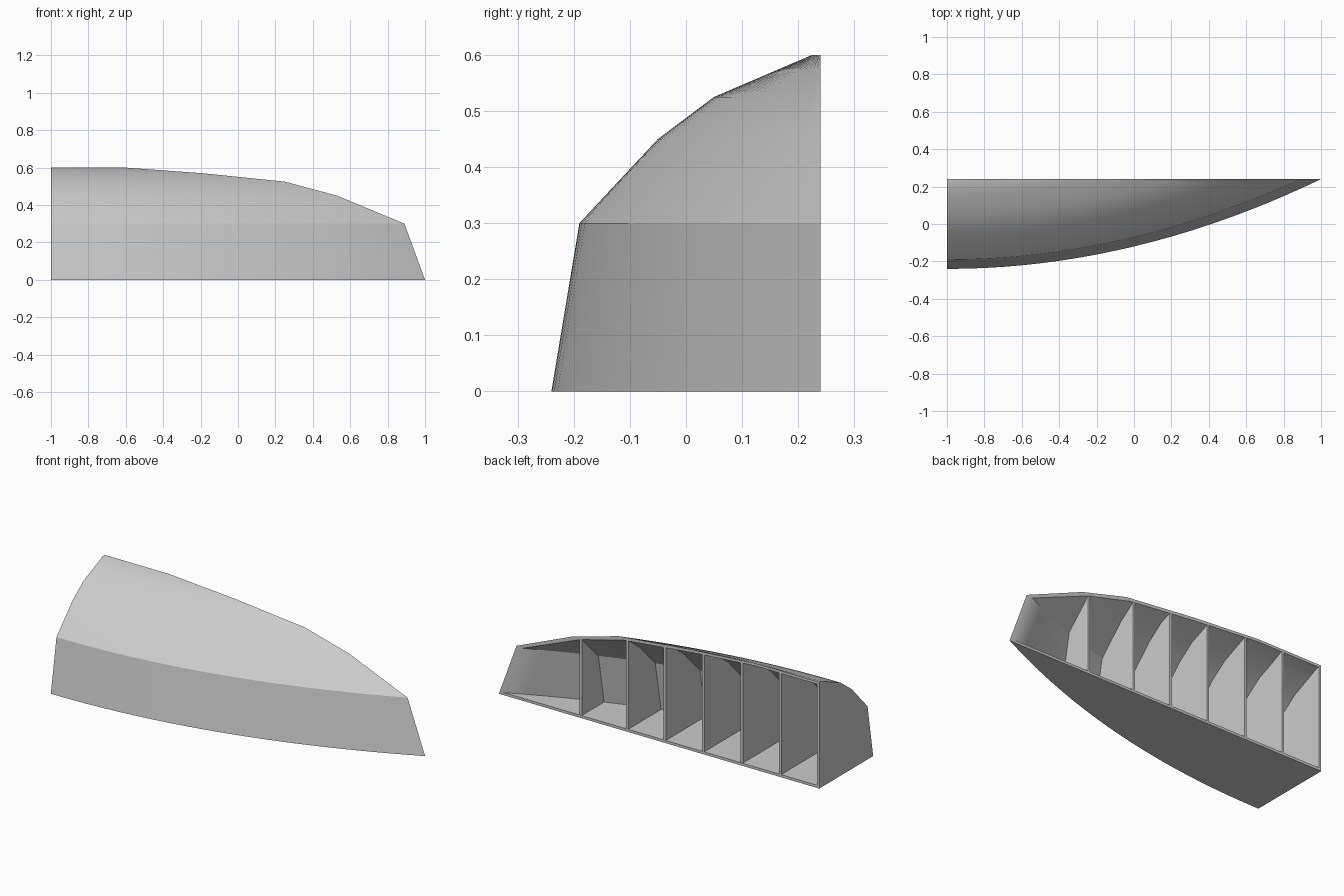
import bpy
import bmesh
import math

BACK = 0.24        # plane of the open side
WALL = 0.015       # shell thickness
RIB = 0.014        # rib thickness
STEPS = 20
# One line per level: height, y at the wide end, x where it meets the open side,
# and the inward shift in y and z per unit of thickness
LEVELS = [
    (0.0, -0.24, 1.0, 1.05, 1.0),
    (0.3, -0.19, 0.89, 1.1, -0.3),
    (0.45, -0.05, 0.53, 0.8, -0.7),
    (0.525, 0.05, 0.25, 0.5, -1.0),
    (0.57, 0.155, -0.19, 0.3, -1.0),
    (0.6, 0.225, -0.6, 0.0, -1.0),
]

old = bpy.data.objects.get("Cube")
if old:
    bpy.data.objects.remove(old, do_unlink=True)

grey = bpy.data.materials.new("plain_grey")
grey.use_nodes = True
grey.diffuse_color = (0.6, 0.6, 0.6, 1)
grey.node_tree.nodes["Principled BSDF"].inputs["Base Color"].default_value = (0.6, 0.6, 0.6, 1)


def add_skin(bm, inset):
    """Loft the curved side with floor, end wall and top; return the open rim."""
    x0 = -1 + inset
    rows = []
    for z, y0, x_end, sy, sz in LEVELS:
        start, span = y0 + sy * inset, BACK - y0
        u_end = math.sqrt((BACK - start) / span)
        u_start = inset / (x_end + 1)
        row = []
        for i in range(STEPS + 1):
            u = u_start + (u_end - u_start) * i / STEPS
            y = BACK if i == STEPS else start + span * u * u
            row.append(bm.verts.new((-1 + u * (x_end + 1), y, z + sz * inset)))
        rows.append(row)
    low = bm.verts.new((x0, BACK, rows[0][0].co.z))
    high = bm.verts.new((x0, BACK, rows[-1][0].co.z))
    for a, b in zip(rows, rows[1:]):
        for i in range(STEPS):
            bm.faces.new((a[i], a[i + 1], b[i + 1], b[i]))
    bm.faces.new([low] + rows[0])                          # floor
    bm.faces.new([high] + rows[-1])                        # top strip
    bm.faces.new([low] + [r[0] for r in rows] + [high])    # end wall
    return [low] + [r[-1] for r in rows] + [high]


def finish(bm, name, smooth=False):
    bmesh.ops.recalc_face_normals(bm, faces=bm.faces[:])
    mesh = bpy.data.meshes.new(name)
    bm.to_mesh(mesh)
    bm.free()
    mesh.materials.append(grey)
    obj = bpy.data.objects.new(name, mesh)
    bpy.context.scene.collection.objects.link(obj)
    if smooth:
        bpy.ops.object.select_all(action='DESELECT')
        obj.select_set(True)
        bpy.context.view_layer.objects.active = obj
        bpy.ops.object.shade_smooth_by_angle(angle=math.radians(30))
    return obj


# Shell: outer and inner skins joined round the open side
bm = bmesh.new()
outer = add_skin(bm, 0)
inner = add_skin(bm, WALL)
for i in range(len(outer)):
    j = (i + 1) % len(outer)
    bm.faces.new((outer[i], outer[j], inner[j], inner[i]))
finish(bm, "hull_shell", smooth=True)

# Ribs: thin slices of the filled hull
for n, x in enumerate((0.49, 0.2, -0.035, -0.275, -0.515, -0.755)):
    bm = bmesh.new()
    bm.faces.new(add_skin(bm, WALL / 2))
    for side in (-1, 1):
        bmesh.ops.bisect_plane(bm, geom=bm.verts[:] + bm.edges[:] + bm.faces[:],
                               plane_co=(x + side * RIB / 2, 0, 0),
                               plane_no=(side, 0, 0), clear_outer=True)
        cut = [e for e in bm.edges if e.is_boundary]
        bmesh.ops.holes_fill(bm, edges=cut, sides=0)
    for v in bm.verts:
        v.co.y = min(v.co.y, BACK - 0.001)
    finish(bm, f"rib_{n + 1}")
